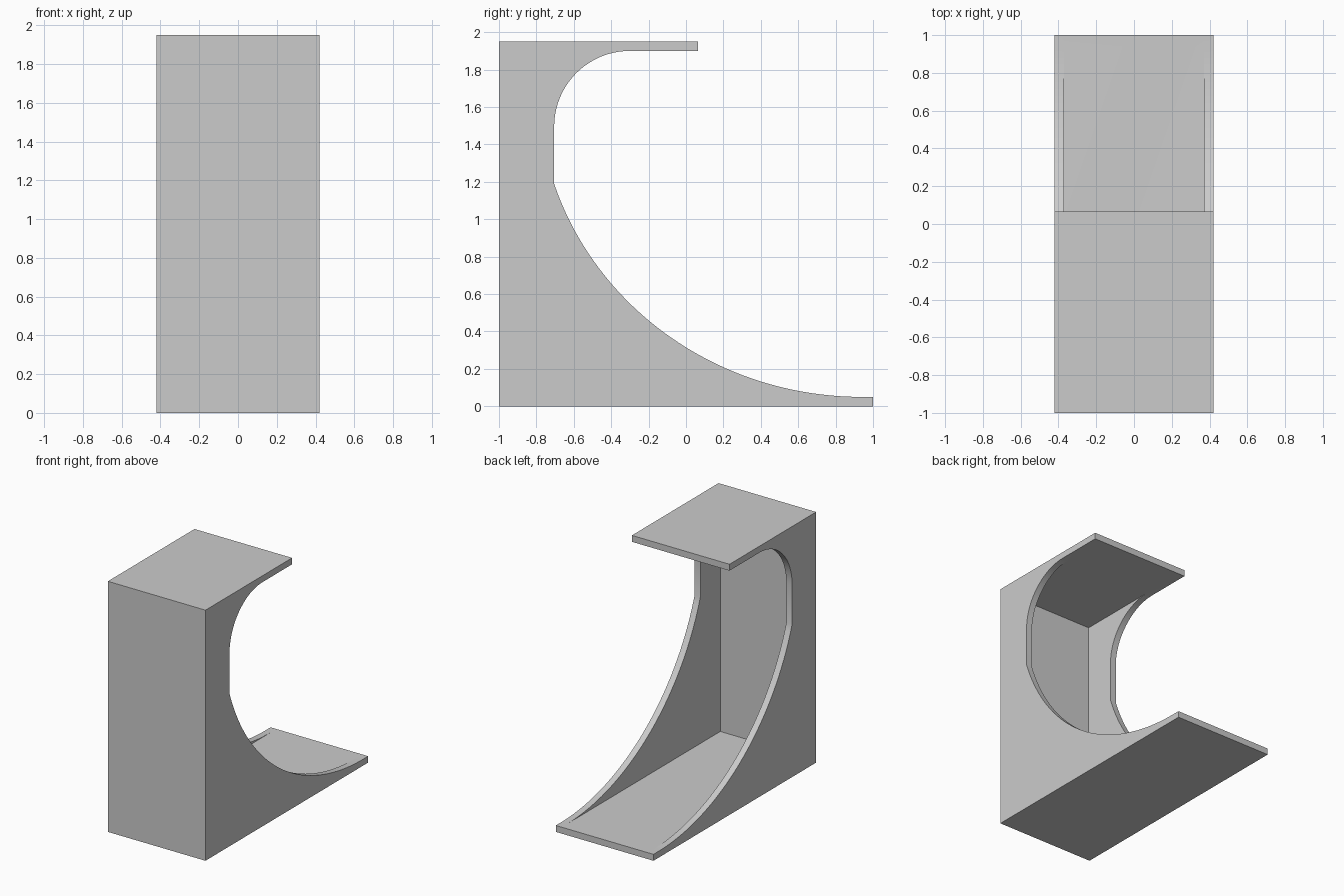
import bpy, bmesh
from math import cos, sin, pi, acos

cube = bpy.data.objects.get("Cube")
if cube:
    bpy.data.objects.remove(cube, do_unlink=True)

WALL = 0.05
HALF_W, HEIGHT, HALF_D = 0.42, 1.95, 1.0
TOP_END = 0.065          # rear end of the top panel
THROAT = -0.705          # deepest point of the side cut-outs

grey = bpy.data.materials.new("plain grey")
grey.use_nodes = True
colour = (0.6, 0.6, 0.6, 1)
grey.diffuse_color = colour
grey.node_tree.nodes["Principled BSDF"].inputs["Base Color"].default_value = colour


def extrude_profile(name, profile, half_width):
    """Extrude a closed (y, z) outline symmetrically along x."""
    bm = bmesh.new()
    face = bm.faces.new([bm.verts.new((-half_width, y, z)) for y, z in profile])
    new = bmesh.ops.extrude_face_region(bm, geom=[face])["geom"]
    verts = [v for v in new if isinstance(v, bmesh.types.BMVert)]
    bmesh.ops.translate(bm, verts=verts, vec=(2 * half_width, 0, 0))
    bmesh.ops.recalc_face_normals(bm, faces=bm.faces)
    mesh = bpy.data.meshes.new(name)
    bm.to_mesh(mesh)
    bm.free()
    mesh.materials.append(grey)
    obj = bpy.data.objects.new(name, mesh)
    bpy.context.collection.objects.link(obj)
    return obj


def arc(cy, cz, ry, rz, start, end, steps):
    return [(cy + ry * cos(a), cz + rz * sin(a))
            for a in (start + (end - start) * i / steps for i in range(steps + 1))]


# Side outline: flat floor lip, long sweep, straight throat, upper round, top panel
sweep_y, sweep_r, sweep_h = 0.94, 1.73, 1.65
sweep_end = 2 * pi - acos((THROAT - sweep_y) / sweep_r)
round_r = 0.405
top_under = HEIGHT - WALL
outline = [(-HALF_D, 0), (HALF_D, 0), (HALF_D, WALL)]
outline += arc(sweep_y, WALL + sweep_h, sweep_r, sweep_h, 1.5 * pi, sweep_end, 40)
outline += arc(THROAT + round_r, top_under - round_r, round_r, round_r, pi, pi / 2, 20)
outline += [(TOP_END, top_under), (TOP_END, HEIGHT), (-HALF_D, HEIGHT)]
holder = extrude_profile("holder_shell", outline, HALF_W)

# Hollow between the side panels, open at the rear
y0, y1 = WALL - HALF_D, HALF_D + 0.2
hollow = extrude_profile("hollow_cutter", [(y0, WALL), (y1, WALL), (y1, top_under), (y0, top_under)],
                         HALF_W - WALL)
hollow.hide_render = True

cut = holder.modifiers.new("hollow", "BOOLEAN")
cut.operation = "DIFFERENCE"
cut.solver = "EXACT"
cut.object = hollow
bpy.ops.object.select_all(action="DESELECT")
bpy.context.view_layer.objects.active = holder
holder.select_set(True)
bpy.ops.object.modifier_apply(modifier=cut.name)
bpy.data.objects.remove(hollow, do_unlink=True)

# Smooth rims with crisp panel edges
bpy.ops.object.shade_smooth_by_angle(angle=pi / 6)
